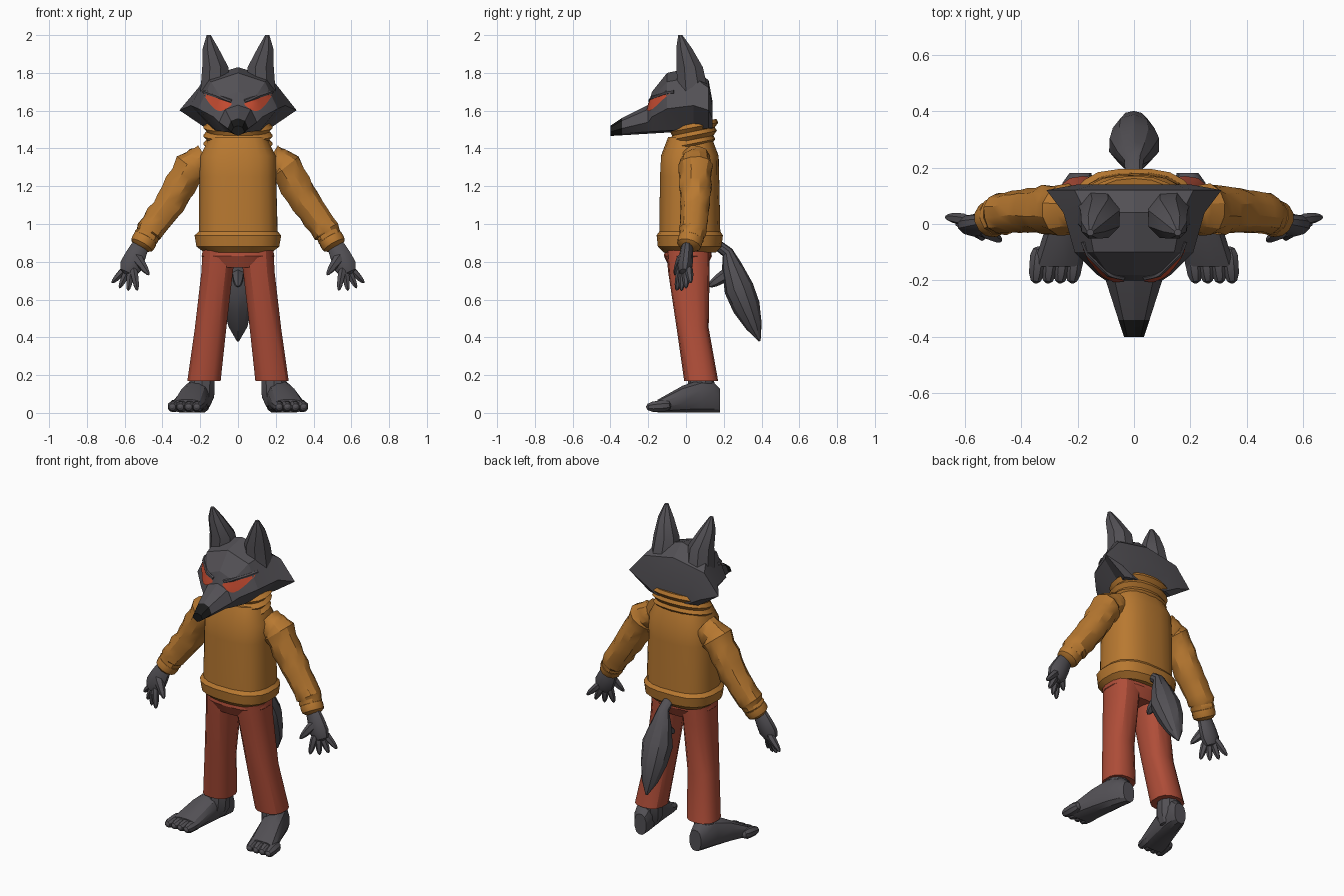
import bpy, bmesh, math, random
from mathutils import Vector
from mathutils.bvhtree import BVHTree

default_cube = bpy.data.objects.get("Cube")
if default_cube:
    bpy.data.objects.remove(default_cube)


def material(name, red, green, blue):
    mat = bpy.data.materials.new(name)
    mat.use_nodes = True
    colour = (red, green, blue, 1)
    mat.diffuse_color = colour
    mat.node_tree.nodes["Principled BSDF"].inputs["Base Color"].default_value = colour
    return mat


FUR = material("grey fur", .085, .08, .09)
NOSE = material("black nose", .01, .01, .01)
KNIT = material("orange knit", .48, .19, .03)
CLOTH = material("red cloth", .43, .075, .04)
EYE = material("red eye", .55, .07, .03)
ACROSS, BACK, UP = Vector((1, 0, 0)), Vector((0, 1, 0)), Vector((0, 0, 1))


def finish(name, bm, materials, sharp_angle=30):
    """Turn a bmesh into a shaded object."""
    bmesh.ops.recalc_face_normals(bm, faces=bm.faces)
    mesh = bpy.data.meshes.new(name)
    bm.to_mesh(mesh)
    bm.free()
    for mat in materials:
        mesh.materials.append(mat)
    obj = bpy.data.objects.new(name, mesh)
    bpy.context.collection.objects.link(obj)
    bpy.ops.object.select_all(action="DESELECT")
    obj.select_set(True)
    bpy.context.view_layer.objects.active = obj
    bpy.ops.object.shade_smooth_by_angle(angle=math.radians(sharp_angle))


def skin(rings):
    """Closed surface through a list of point rings."""
    bm = bmesh.new()
    loops = [[bm.verts.new(point) for point in ring] for ring in rings]
    count = len(loops[0])
    for near, far in zip(loops, loops[1:]):
        for i in range(count):
            j = (i + 1) % count
            bm.faces.new((near[i], near[j], far[j], far[i]))
    bm.faces.new(loops[0])
    bm.faces.new(loops[-1])
    return bm


def tube(name, stations, mat, sides=10, axis=None, square=1, depth=1, jitter=0, side=1):
    """Loft of ellipses; a station is x, y, z, radius and optionally a second radius."""
    random.seed(name.split("_")[-1])
    centres = [Vector((s[0] * side, s[1], s[2])) for s in stations]
    last = len(centres) - 1
    rings = []
    for k, (centre, station) in enumerate(zip(centres, stations)):
        along = axis or (centres[min(k + 1, last)] - centres[max(k - 1, 0)]).normalized()
        wide = (ACROSS - along * along.x).normalized() * station[3]
        deep = along.cross(wide).normalized() * station[-1] * depth
        ring = []
        for i in range(sides):
            angle = math.tau * (i + .5) / sides
            c, s = math.cos(angle), math.sin(angle)
            c = math.copysign(abs(c) ** square, c)
            s = math.copysign(abs(s) ** square, s)
            ring.append(centre + (wide * c + deep * s) * random.uniform(1 - jitter, 1 + jitter))
        rings.append(ring)
    finish(name, skin(rings), [mat])


def capsule(name, start, end, start_radius, end_radius, mat, steps=6, **options):
    """Tapered limb with rounded ends."""
    stations = []
    for k in range(steps + 1):
        t = (1 - math.cos(math.pi * k / steps)) / 2
        radius = start_radius + (end_radius - start_radius) * t
        rounding = max(.2, math.sqrt(1 - (2 * t - 1) ** 4))
        stations.append((*Vector(start).lerp(Vector(end), t), radius * rounding))
    tube(name, stations, mat, **options)


def folds(stations, steps, ripple):
    """Subdivide stations and ripple their radii into cloth folds."""
    folded = []
    for near, far in zip(stations, stations[1:]):
        for k in range(steps):
            *centre, radius = Vector(near).lerp(Vector(far), k / steps)
            folded.append((*centre, radius * (1 + ripple * (-1) ** k)))
    return folded + [stations[-1]]


# Head: sections from nose to nape, each y, crown height, cheek half-width
rings = []
for y, crown, cheek in ((-.4, 1.52, .035), (-.34, 1.56, .055), (-.2, 1.63, .1), (-.18, 1.7, .13),
                        (-.1, 1.8, .21), (.04, 1.83, .25), (.12, 1.76, .31), (.14, 1.65, .2)):
    chin = 1.49 + .06 * y
    cheek_z = chin + .4 * (crown - chin)
    brow_z = cheek_z + .75 * (crown - cheek_z)
    half = [Vector((cheek * .68, y, brow_z)), Vector((cheek, y, cheek_z)),
            Vector((cheek * .55, y, chin + .01))]
    mirrored = [Vector((-p.x, p.y, p.z)) for p in reversed(half)]
    rings.append([(0, y, crown), *half, (0, y, chin), *mirrored])
bm = skin(rings)
for face in bm.faces:
    face.material_index = int(face.calc_center_median().y < -.35)
bm.normal_update()
head_surface = BVHTree.FromBMesh(bm)
finish("head", bm, [FUR, NOSE], sharp_angle=20)


def on_face(x, z, lift):
    hit = head_surface.ray_cast(Vector((x, -1, z)), BACK)[0]
    return hit - BACK * lift


# Sweater body with a thick hem, then the rolled collar
torso = ((.85, .18), (.88, .22), (.94, .23), (.96, .21), (1.25, .205), (1.36, .2), (1.46, .15))
tube("sweater_body", [(0, .02, z, radius) for z, radius in torso], KNIT, sides=20, axis=UP,
     square=.75, depth=.77, jitter=.01)
collar = [(0, .02 + .004 * k, 1.38 + .022 * k, .185 - .02 * (k % 2)) for k in range(8)]
tube("sweater_collar", collar, KNIT, sides=18, axis=(UP - BACK * .2).normalized(),
     square=.9, depth=.7)

# Trouser seat
tube("trouser_seat", [(0, .01, .9, .18), (0, .01, .83, .195), (0, .01, .77, .15)], CLOTH,
     sides=18, axis=UP, square=.75, depth=.65)

# Bushy tail and its loose tuft
tail = ((.14, .91, .03), (.22, .85, .035), (.24, .78, .06), (.28, .66, .09), (.32, .56, .08),
        (.36, .46, .05), (.39, .38, .006))
tube("tail", [(0, *station) for station in tail], FUR, depth=.9, jitter=.05)
capsule("tail_tuft", (0, .24, .75), (0, .12, .67), .04, .02, FUR, sides=6)

for side, label in ((1, "left"), (-1, "right")):
    # Ear
    tube(f"{label}_ear", [(.125, .035, 1.7, .08, .09), (.12, .02, 1.83, .075),
                          (.145, -.01, 1.93, .045), (.155, -.03, 2, .012)],
         FUR, sides=8, axis=UP, side=side)

    # Almond eye plate following the face, under a heavy slanted brow
    bm = bmesh.new()
    columns, brow, steps = [], [], 8
    for k in range(steps + 1):
        t = k / steps
        x, top = .035 + .145 * t, 1.64 + .05 * t
        drop = .01 + .055 * math.sin(math.pi * t)
        columns.append([bm.verts.new(on_face(x * side, top - drop * j / 4, .006))
                        for j in range(5)])
        brow.append((*on_face(x, top + .01, 0), .01))
    for near, far in zip(columns, columns[1:]):
        for j in range(4):
            bm.faces.new((near[j], far[j], far[j + 1], near[j + 1]))
    finish(f"{label}_eye", bm, [EYE])
    tube(f"{label}_brow", brow, FUR, sides=6, side=side)

    # Folded sleeve with a rolled cuff
    arm = [(.17, .05, 1.35, .075), (.25, .05, 1.3, .09), (.36, .05, 1.11, .08),
           (.47, .035, .96, .072), (.5, .02, .9, .06)]
    tube(f"{label}_sleeve", folds(arm, steps=4, ripple=.035), KNIT, sides=12, jitter=.05, side=side)
    capsule(f"{label}_cuff", (.48, .03, .94), (.52, .01, .87), .07, .065, KNIT,
            sides=12, side=side)

    # Hand with a fan of four clawed fingers and a thumb
    capsule(f"{label}_palm", (.5, .01, .92), (.59, -.01, .73), .045, .07, FUR, depth=.65, side=side)
    for i in range(4):
        angle = math.radians(18 * i - 100)
        reach = Vector((math.cos(angle), 0, math.sin(angle)))
        spread = BACK * (.025 * i - .05)
        wrist = Vector((.56, 0, .8))
        capsule(f"{label}_finger_{i + 1}", wrist + reach * .03 + spread / 2,
                wrist + reach * .155 + spread, .026, .014, FUR, sides=6, side=side)
    capsule(f"{label}_thumb", (.55, -.01, .84), (.47, -.06, .73), .035, .014, FUR,
            sides=6, side=side)

    # Trouser leg
    tube(f"{label}_trouser_leg", [(.1, .01, .87, .09, .115), (.11, .015, .75, .085, .11),
                                  (.145, .035, .45, .085), (.18, .08, .17, .09)],
         CLOTH, sides=14, axis=UP, square=.8, side=side)

    # Ankle, then a foot that swells over the instep and flattens to the toes
    capsule(f"{label}_ankle", (.18, .09, .3), (.2, .07, .02), .06, .08, FUR, side=side)
    foot = []
    for t in (0, .1, .3, .6, 1):
        height = .04 + .05 * math.sin(math.pi * (t + .05) ** .6)
        foot.append((.19 + .08 * t, .18 - .33 * t, height, .04 + .05 * math.sqrt(t), height))
    tube(f"{label}_foot", foot, FUR, sides=12, axis=BACK, square=.8, side=side)
    for i in range(4):
        x = .205 + .043 * i
        capsule(f"{label}_toe_{i + 1}", (x, -.08, .04), (x + .015, -.21, .03), .035, .028, FUR,
                sides=8, side=side)
